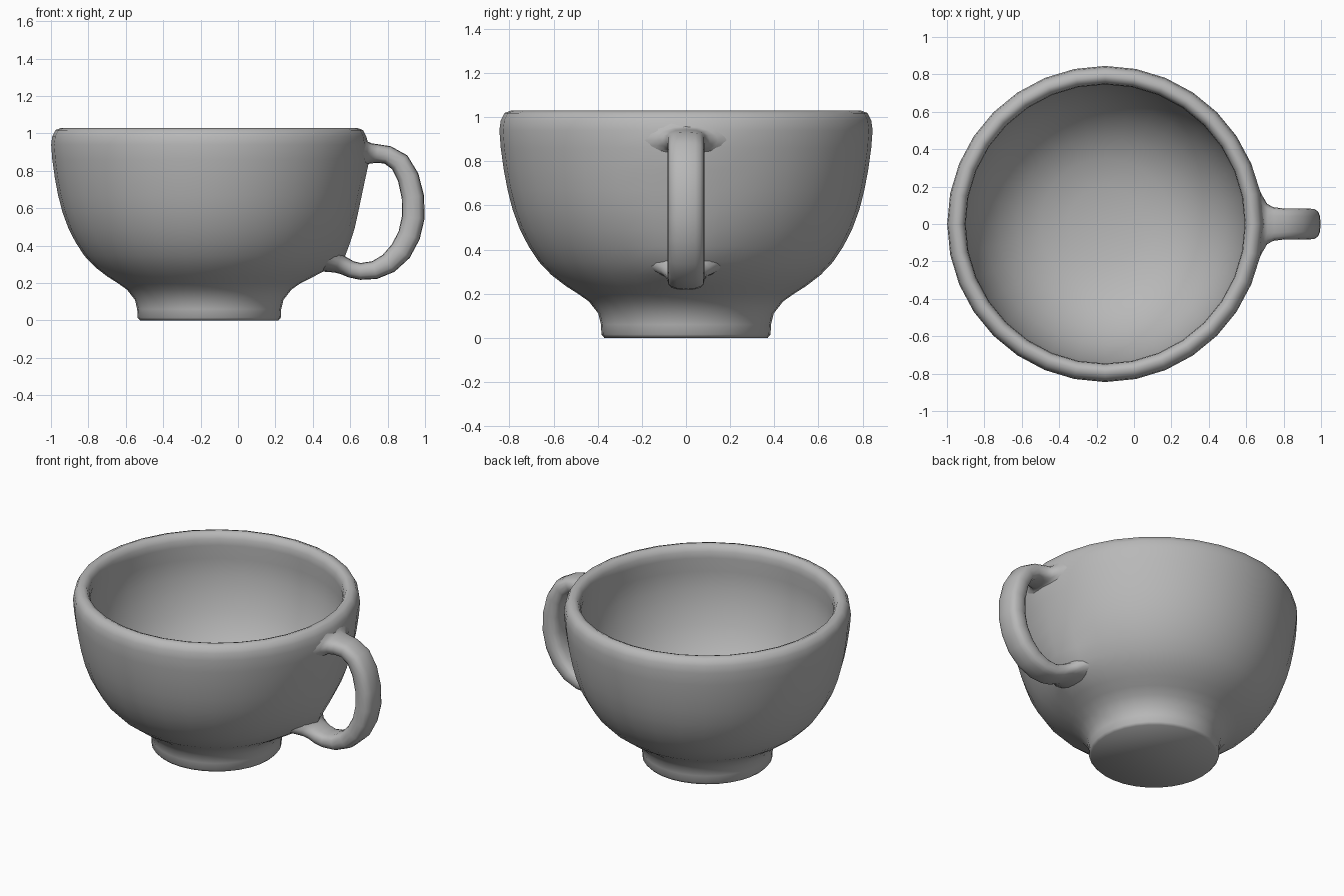
import bpy
import bmesh
from math import cos, sin, tau, radians, copysign, sqrt
from mathutils import Vector

cube = bpy.data.objects.get("Cube")
if cube:
    bpy.data.objects.remove(cube, do_unlink=True)

glaze = bpy.data.materials.new("grey_ceramic")
glaze.use_nodes = True
COLOUR = (0.48, 0.48, 0.48, 1)
glaze.diffuse_color = COLOUR
glaze.node_tree.nodes["Principled BSDF"].inputs["Base Color"].default_value = COLOUR


def loft(name, rings):
    """Skin a list of equal-sized point rings and cap both ends."""
    bm = bmesh.new()
    loops = [[bm.verts.new(p) for p in ring] for ring in rings]
    count = len(loops[0])
    for a, b in zip(loops, loops[1:]):
        for i in range(count):
            j = (i + 1) % count
            bm.faces.new((a[i], a[j], b[j], b[i]))
    bm.faces.new(loops[0])
    bm.faces.new(loops[-1])
    bmesh.ops.recalc_face_normals(bm, faces=bm.faces)
    mesh = bpy.data.meshes.new(name)
    bm.to_mesh(mesh)
    bm.free()
    mesh.materials.append(glaze)
    obj = bpy.data.objects.new(name, mesh)
    bpy.context.collection.objects.link(obj)
    bpy.ops.object.select_all(action='DESELECT')
    obj.select_set(True)
    bpy.context.view_layer.objects.active = obj
    bpy.ops.object.shade_smooth_by_angle(angle=radians(50))


def circle(r, z, bulge=0, sides=32):
    """Ring of the cup; bulge pulls the wall out towards the handle."""
    pull = {0: bulge, 1: bulge * 0.35, sides - 1: bulge * 0.35}
    return [(CUP_X + (r + pull.get(i, 0)) * cos(tau * i / sides),
             (r + pull.get(i, 0)) * sin(tau * i / sides), z) for i in range(sides)]


# Cup body: foot, bowl (radius, height, bulge), rounded rim, inside wall, floor
CUP_X = -0.154
outside = [(.37, 0), (.383, .015), (.385, .06), (.397, .11), (.44, .165),
           (.49, .2), (.545, .235, .015), (.61, .285, .045), (.667, .345, .06),
           (.713, .415, .04), (.752, .49, .025), (.785, .58, .012),
           (.808, .67, .008), (.825, .76, .01), (.839, .86, .018), (.845, .94, .008)]
rim = [(.839, .985), (.822, 1.018), (.79, 1.03), (.765, 1.02), (.75, .99)]
inside = [(.746, .95), (.757, .86), (.75, .75), (.73, .65), (.695, .54),
          (.645, .44), (.57, .34), (.47, .255), (.35, .195), (.2, .16), (.05, .15)]
loft("cup_body", [circle(*ring) for ring in outside + rim + inside])


def wall_x(y, z):
    """Where the outside of the bowl lies at a given y and z."""
    wall = outside + rim[:2]
    for low, high in zip(wall, wall[1:]):
        if z <= high[1]:
            t = (z - low[1]) / (high[1] - low[1])
            r = low[0] + t * (high[0] - low[0])
            return CUP_X + sqrt(r * r - y * y)


# Handle: centre x, z, half thickness, half width; flared where it meets the cup
path = [(.66, .895, .085, .21), (.69, .895, .062, .145), (.712, .893, .054, .108),
        (.745, .892, .05, .09), (.8, .885, .049, .083), (.865, .845, .055, .083),
        (.91, .765, .058, .083), (.935, .66, .06, .083), (.937, .55, .061, .083),
        (.915, .455, .06, .083), (.87, .37, .06, .083), (.805, .305, .055, .083),
        (.73, .269, .049, .083), (.655, .262, .045, .083), (.605, .273, .045, .086),
        (.57, .29, .047, .095), (.535, .305, .052, .115), (.46, .33, .07, .17)]


def soft(v, power):
    return copysign(abs(v) ** power, v)


def handle_ring(i, sides=16):
    x, z, thick, wide = path[i]
    last = len(path) - 1
    before, after = path[max(i - 1, 0)], path[min(i + 1, last)]
    along = Vector((after[0] - before[0], 0, after[1] - before[1])).normalized()
    across = Vector((-along.z, 0, along.x))
    # Boxy grip, easing to a pointed lens shape at the two roots
    power = 0.7 + 0.15 * max(0, 3 - min(i, last - i))
    ring = []
    for k in range(sides):
        a = tau * k / sides
        p = Vector((x, 0, z)) + across * thick * soft(cos(a), power)
        p.y = wide * soft(sin(a), power)
        if i in (0, last):
            p.x = wall_x(p.y, p.z) - 0.004
        ring.append(p)
    return ring


loft("handle", [handle_ring(i) for i in range(len(path))])
